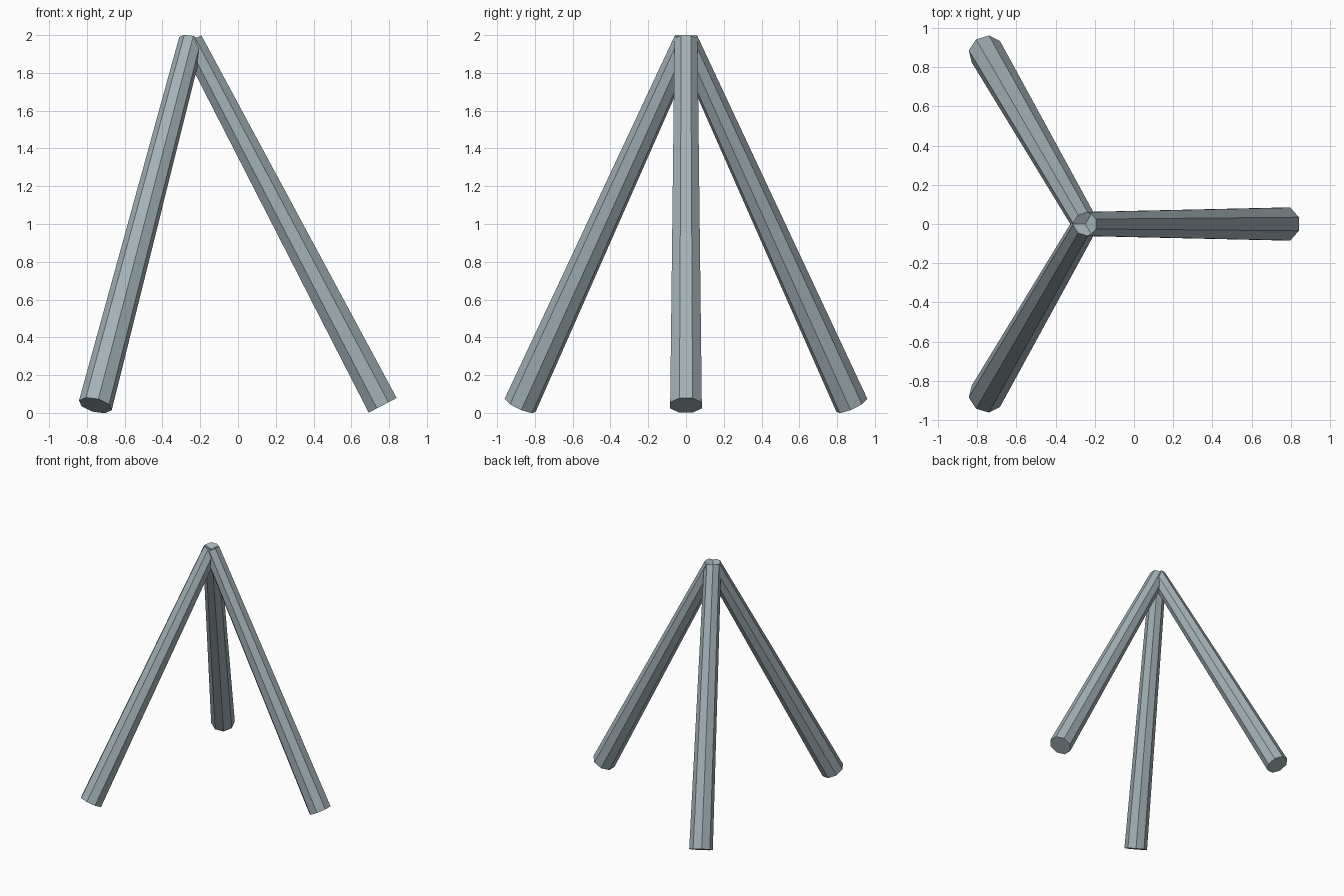
import bpy
from math import radians, pi
from mathutils import Matrix, Vector

if "Cube" in bpy.data.objects:
    bpy.data.objects.remove(bpy.data.objects["Cube"])

APEX = Vector((-0.248, 0, 1.971))   # where the three leg axes meet
SPREAD, FOOT_Z = 1.014, 0.040       # foot centre distance from apex axis, height
R_FOOT, R_TOP = 0.0905, 0.066

# Blue-grey finish
finish = bpy.data.materials.new("blue_grey")
finish.diffuse_color = (0.36, 0.44, 0.47, 1)
finish.use_nodes = True
finish.node_tree.nodes["Principled BSDF"].inputs["Base Color"].default_value = finish.diffuse_color


def leg(name, azimuth):
    # Tapered octagonal pole from its foot up to the shared apex
    axis = Vector((-SPREAD, 0, APEX.z - FOOT_Z))
    bpy.ops.mesh.primitive_cone_add(vertices=8, radius1=R_FOOT, radius2=R_TOP,
                                    depth=axis.length)
    ob = bpy.context.object
    ob.name = name
    ob.data.materials.append(finish)
    tilt = -axis.angle(Vector((0, 0, 1)))
    ob.data.transform(
        Matrix.Translation(APEX)
        @ Matrix.Rotation(radians(azimuth), 4, 'Z')
        @ Matrix.Rotation(tilt, 4, 'Y')
        @ Matrix.Translation((0, 0, -axis.length / 2))
        @ Matrix.Rotation(pi / 8 + radians(azimuth), 4, 'Z'))  # twist of the facets


# Three legs spaced evenly around the apex
for name, azimuth in (("right_leg", 0), ("back_leg", 120), ("front_leg", 240)):
    leg(name, azimuth)
